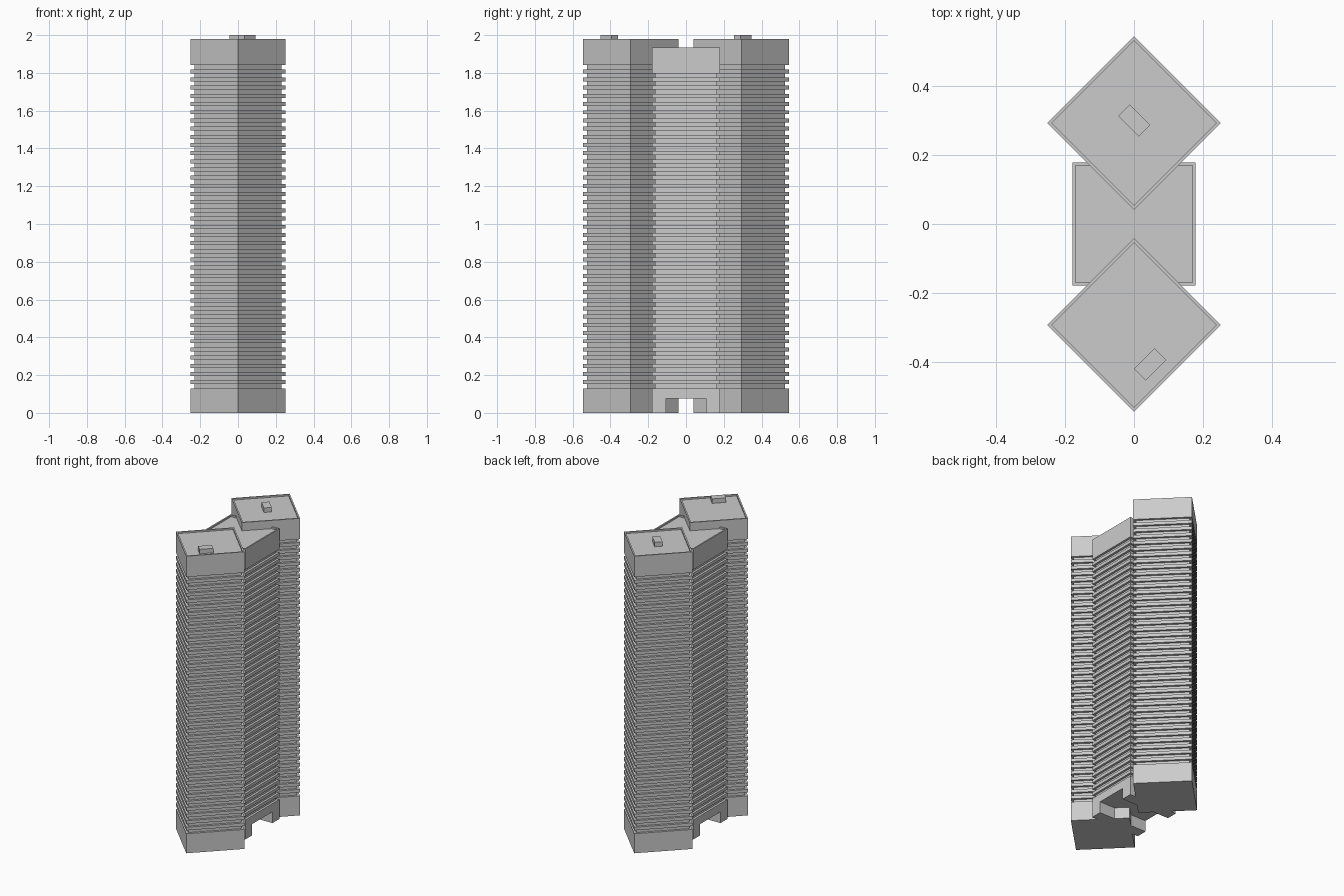
import bpy, bmesh, math
from mathutils import Matrix

if "Cube" in bpy.data.objects:
    bpy.data.objects.remove(bpy.data.objects["Cube"])

SLAB, GAP, INSET = 0.021, 0.0223, 0.015
RIM, RIM_DEPTH = 0.009, 0.010


def finish(name, bm, loc=(0, 0, 0), angle=0):
    bmesh.ops.recalc_face_normals(bm, faces=bm.faces)
    me = bpy.data.meshes.new(name)
    bm.to_mesh(me)
    bm.free()
    ob = bpy.data.objects.new(name, me)
    ob.location = loc
    ob.rotation_euler.z = math.radians(angle)
    bpy.context.collection.objects.link(ob)
    return ob


def box(name, size, loc, angle=0):
    bm = bmesh.new()
    bmesh.ops.create_cube(bm, size=1, matrix=Matrix.Diagonal((*size, 1)))
    return finish(name, bm, loc, angle)


def banded_block(name, half, bottom, base_top, slabs, top, loc, angle=0):
    """Square block with recessed window bands, floor slabs and roof parapet."""
    core = half - INSET
    profile = [(half, bottom), (half, base_top), (core, base_top)]
    z = base_top + GAP
    for _ in range(slabs):
        profile += [(core, z), (half, z), (half, z + SLAB), (core, z + SLAB)]
        z += SLAB + GAP
    # solid crown, parapet rim and sunken roof
    profile += [(core, z), (half, z), (half, top),
                (half - RIM, top), (half - RIM, top - RIM_DEPTH)]
    bm = bmesh.new()
    rings = [[bm.verts.new((sx * r, sy * r, h))
              for sx, sy in ((-1, -1), (1, -1), (1, 1), (-1, 1))]
             for r, h in profile]
    for a, b in zip(rings, rings[1:]):
        for i in range(4):
            j = (i + 1) % 4
            bm.faces.new((a[i], a[j], b[j], b[i]))
    bm.faces.new(rings[0])
    bm.faces.new(rings[-1])
    return finish(name, bm, loc, angle)


# Twin diamond-plan towers
for name, side in (("front_tower", -1), ("back_tower", 1)):
    banded_block(name, 0.252 / math.sqrt(2), 0, 0.13, 39, 1.98,
                 (0, side * 0.293, 0), 45)

# Lower central block, raised over a passage on two side walls
banded_block("central_block", 0.179, 0.075, 0.13, 38, 1.935, (0, 0, 0))
for name, side in (("front_passage_wall", -1), ("back_passage_wall", 1)):
    box(name, (0.358, 0.073, 0.075), (0, side * 0.1425, 0.0375))

# Rooftop plant rooms
box("back_roof_room", (0.084, 0.048, 0.03), (0.001, 0.30, 1.985), -45)
box("front_roof_room", (0.084, 0.048, 0.03), (0.047, -0.407, 1.985), 45)
